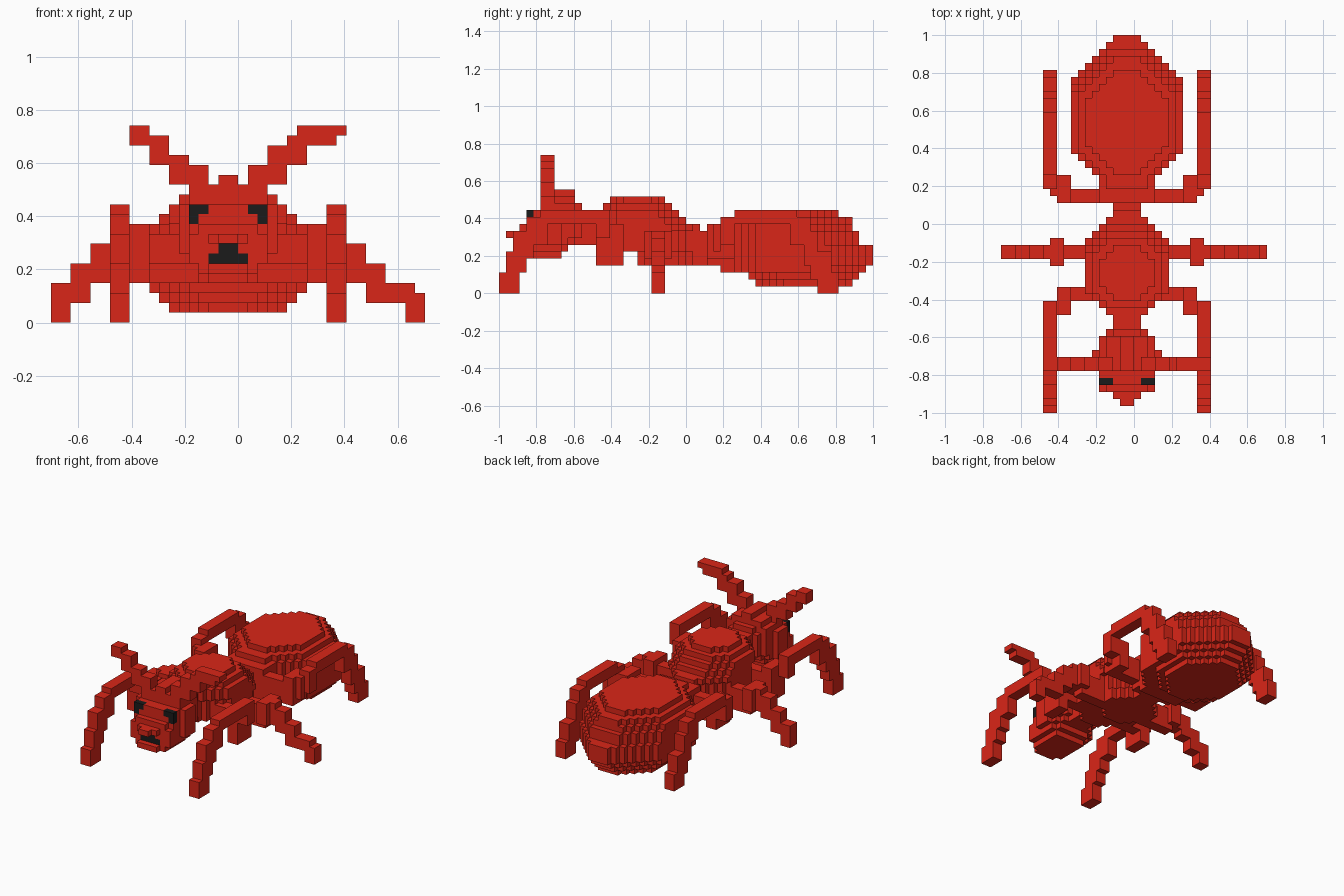
import bpy

cube = bpy.data.objects.get("Cube")
if cube:
    bpy.data.objects.remove(cube, do_unlink=True)

V = 2 / 54          # edge length of one block
AXIS = -1           # the body's middle plane, in blocks


def material(name, rgb):
    m = bpy.data.materials.new(name)
    m.use_nodes = True
    m.diffuse_color = (*rgb, 1)
    m.node_tree.nodes["Principled BSDF"].inputs["Base Color"].default_value = (*rgb, 1)
    return m


RED = material("ant_red", (0.70, 0.019, 0.009))
BLACK = material("black", (0.011, 0.011, 0.011))


def box(x0, x1, y0, y1, z0, z1):
    return {(x, y, z) for x in range(x0, x1) for y in range(y0, y1) for z in range(z0, z1)}


def boxes(*items):
    return set().union(*(box(*b) for b in items))


def mirror(cells):
    return {(2 * AXIS - 1 - x, y, z) for x, y, z in cells}


def stack(layers):
    """Flat octagons: (bottom, top, half width, y start, y end, front cut, back cut)."""
    cells = set()
    for z0, z1, half, y0, y1, front_cut, back_cut in layers:
        for x, y, z in box(AXIS - half, AXIS + half, y0, y1, z0, z1):
            inset = half - abs(x + .5 - AXIS) - .5
            if inset + y - y0 >= front_cut and inset + y1 - 1 - y >= back_cut:
                cells.add((x, y, z))
    return cells


def loft(rows, power):
    """Rounded cross-sections: (first y, last y, half width, bottom, top)."""
    cells = set()
    for y0, y1, half, z0, z1 in rows:
        mid, tall = (z0 + z1) / 2, (z1 - z0) / 2
        for x, y, z in box(AXIS - half, AXIS + half, y0, y1 + 1, z0, z1):
            u, w = abs(x + .5 - AXIS) / half, abs(z + .5 - mid) / tall
            if u ** power + w ** power <= 1.02:
                cells.add((x, y, z))
    return cells


def build(name, cells, mat=RED):
    """Make a mesh from the exposed sides of a set of blocks."""
    index, faces = {}, []
    for cell in cells:
        for a in range(3):
            b, c = (a + 1) % 3, (a + 2) % 3
            for side in (0, 1):
                near = list(cell)
                near[a] += 2 * side - 1
                if tuple(near) in cells:
                    continue
                quad = []
                for db, dc in ((0, 0), (1, 0), (1, 1), (0, 1)):
                    p = list(cell)
                    p[a] += side
                    p[b] += db
                    p[c] += dc
                    quad.append(index.setdefault(tuple(p), len(index)))
                faces.append(quad if side else quad[::-1])
    mesh = bpy.data.meshes.new(name)
    mesh.from_pydata([[k * V for k in p] for p in index], [], faces)
    mesh.materials.append(mat)
    obj = bpy.data.objects.new(name, mesh)
    bpy.context.collection.objects.link(obj)


# Abdomen with the root that meets the waist
build("abdomen", stack([
    (1, 2, 6, 10, 24, 4, 4), (2, 3, 7, 9, 25, 4, 5), (3, 4, 8, 6, 26, 4, 6),
    (4, 7, 8, 6, 27, 4, 6), (7, 9, 8, 6, 25, 4, 5), (9, 10, 8, 6, 24, 4, 5),
    (10, 11, 7, 6, 24, 4, 5), (11, 12, 6, 7, 22, 4, 4),
    (3, 4, 4, 5, 9, 0, 0), (4, 10, 4, 3, 7, 0, 0), (10, 11, 3, 5, 7, 0, 0)]))

# Thorax with the narrow waist behind it and the neck before it
build("thorax", stack([
    (4, 6, 5, -7, 2, 3, 3), (6, 9, 6, -13, 1, 4, 4), (9, 10, 6, -13, 1, 4, 3),
    (10, 11, 6, -13, 0, 3, 3), (11, 12, 6, -13, -1, 3, 3),
    (12, 13, 5, -12, -2, 2, 2), (13, 14, 4, -11, -3, 2, 2),
    (4, 9, 2, 0, 4, 0, 0), (9, 10, 2, 0, 2, 0, 0), (7, 12, 2, -16, -12, 0, 0)]))

# Head: skull, crest and a snout overhanging the open mouth
eye = {(2, -23, 11), (1, -23, 11), (2, -23, 10)}
eyes = eye | mirror(eye)
mouth = boxes((-3, 1, -24, -23, 6, 7), (-2, 0, -24, -23, 7, 8))
head = loft([
    (-16, -16, 3, 7, 13), (-17, -17, 4, 7, 14), (-18, -18, 4, 6, 14),
    (-21, -19, 5, 5, 14), (-23, -22, 4, 5, 12), (-24, -24, 4, 5, 10)], 2.7)
head |= boxes((-2, 0, -21, -16, 12, 15), (-2, 0, -26, -24, 8, 9),
              (-3, 1, -25, -24, 8, 9), (-3, 1, -25, -24, 5, 6))
head |= {(x, y + 1, z) for x, y, z in eyes}
build("head", head - eyes - mouth)
build("eyes", eyes, BLACK)
build("mouth", mouth, BLACK)

# Antennae, the left one bending flatter at its tip
build("left_antenna", boxes(*[(a, b, -21, -19, c, d) for a, b, c, d in (
    (1, 3, 12, 16), (3, 5, 14, 18), (5, 7, 16, 19), (6, 10, 18, 20), (10, 11, 19, 20))]))
build("right_antenna", boxes(*[(a, b, -21, -19, c, d) for a, b, c, d in (
    (-5, -3, 12, 16), (-7, -5, 14, 17), (-9, -7, 16, 19), (-11, -9, 18, 20))]))

# Front and hind legs: hip, corner, flat thigh and stepped shin
front = boxes((3, 8, -11, -9, 6, 9), (7, 9, -13, -9, 4, 10), (9, 11, -13, -11, 8, 12),
              (9, 11, -21, -12, 10, 12), (9, 11, -23, -20, 7, 11), (9, 11, -25, -22, 5, 9),
              (9, 11, -26, -23, 3, 6), (9, 11, -27, -24, 0, 3))
hind = boxes((2, 8, 3, 5, 5, 9), (7, 9, 3, 7, 5, 10), (9, 10, 4, 5, 6, 10),
             (9, 11, 5, 7, 7, 11), (9, 11, 7, 16, 10, 12), (9, 11, 15, 18, 7, 11),
             (9, 11, 17, 19, 4, 9), (9, 11, 18, 21, 2, 6), (9, 11, 19, 22, 0, 3))
for name, leg in (("front_leg", front), ("hind_leg", hind)):
    build("left_" + name, leg)
    build("right_" + name, mirror(leg))

# Middle legs, straight out to the sides
hip = boxes((3, 9, -5, -3, 4, 8), (8, 10, -6, -2, 5, 9))
build("left_middle_leg", hip | boxes(*[(a, b, -5, -3, c, d) for a, b, c, d in (
    (9, 11, 5, 9), (11, 13, 4, 8), (13, 15, 2, 6), (15, 18, 2, 4), (17, 19, 0, 3))]))
build("right_middle_leg", mirror(hip) | boxes(*[(a, b, -5, -3, c, d) for a, b, c, d in (
    (-13, -11, 5, 9), (-15, -13, 4, 8), (-17, -15, 2, 6), (-19, -17, 0, 4))]))
